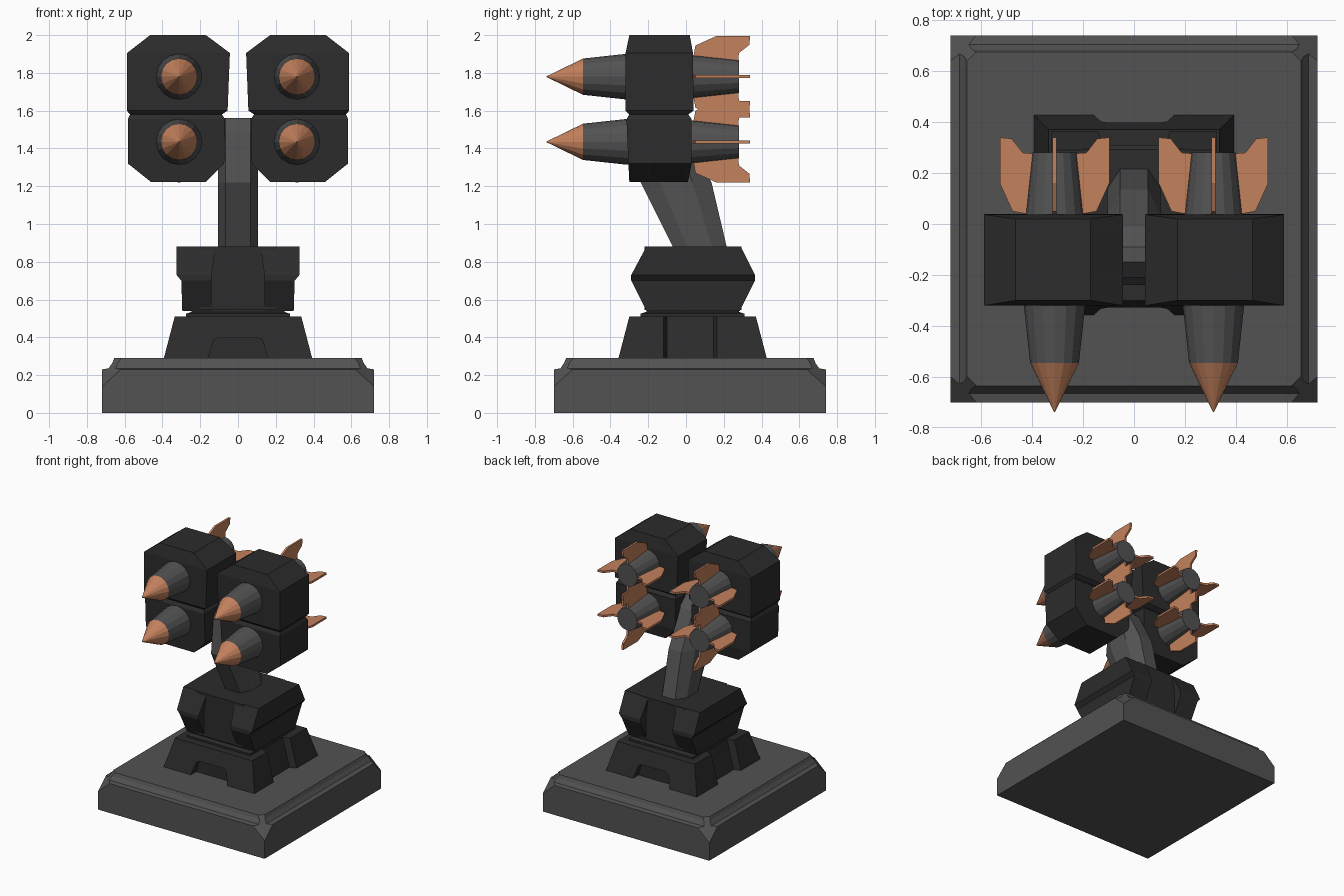
import bpy, bmesh, math
from mathutils import Vector

if "Cube" in bpy.data.objects:
    bpy.data.objects.remove(bpy.data.objects["Cube"])


def material(name, rgb):
    m = bpy.data.materials.new(name)
    m.diffuse_color = (*rgb, 1)
    m.use_nodes = True
    m.node_tree.nodes["Principled BSDF"].inputs["Base Color"].default_value = m.diffuse_color
    return m


GREY = material("mid grey", (0.085, 0.085, 0.085))
DARK = material("dark grey", (0.025, 0.025, 0.025))
COPPER = material("copper", (0.55, 0.22, 0.11))


def finish(bm, name, mats):
    bmesh.ops.recalc_face_normals(bm, faces=bm.faces)
    me = bpy.data.meshes.new(name)
    bm.to_mesh(me)
    bm.free()
    for m in mats:
        me.materials.append(m)
    ob = bpy.data.objects.new(name, me)
    bpy.context.collection.objects.link(ob)
    return ob


def loft(rings):
    """Skin a stack of equal-length point rings and cap both ends."""
    bm = bmesh.new()
    vs = [[bm.verts.new(p) for p in r] for r in rings]
    n = len(rings[0])
    for a, b in zip(vs, vs[1:]):
        for i in range(n):
            j = (i + 1) % n
            bm.faces.new((a[i], a[j], b[j], b[i]))
    bm.faces.new(vs[0])
    bm.faces.new(vs[-1])
    return bm


def rect(x0, x1, y0, y1, z):
    return [(x0, y0, z), (x1, y0, z), (x1, y1, z), (x0, y1, z)]


def square(h, cy, z):
    return rect(-h, h, cy - h, cy + h, z)


# Base slab: stepped rim, then sloping cuts on the four corners
bm = loft([square(h, 0.02, z) for h, z in
           ((0.72, 0), (0.72, 0.23), (0.685, 0.236), (0.665, 0.265), (0.655, 0.29))])
for sx in (-1, 1):
    for sy in (-1, 1):
        bmesh.ops.bisect_plane(bm, geom=bm.verts[:] + bm.edges[:] + bm.faces[:],
                               plane_co=(0.72 * sx, 0.02 + 0.72 * sy, 0.14),
                               plane_no=Vector((sx, sy, 1.11)).normalized(),
                               clear_outer=True)
        bmesh.ops.holes_fill(bm, edges=[e for e in bm.edges if e.is_boundary], sides=0)
finish(bm, "base_slab", [GREY])


# Foot: tapered block with vertical side channels and arched recesses front and back
def foot_ring(h, z, d=0.05):
    c = 0.035
    right = [(h, c - h), (h, -0.12), (h - d, -0.10), (h - d, 0.145), (h, 0.165), (h, c + h)]
    left = [(-x, y) for x, y in reversed(right)]
    return [(x, y, z) for x, y in right + left]


foot = finish(loft([foot_ring(0.395, 0.28), foot_ring(0.335, 0.51)]), "foot", [DARK])
arch = [(-0.17, 0.25), (-0.13, 0.385), (-0.105, 0.40), (0.105, 0.40), (0.13, 0.385), (0.17, 0.25)]
for y0, y1 in ((-0.5, -0.29), (0.36, 0.6)):
    cutter = finish(loft([[(x, y, z) for x, z in arch] for y in (y0, y1)]), "arch_cutter", [DARK])
    cutter.hide_render = True
    mod = foot.modifiers.new("arch", "BOOLEAN")
    mod.operation, mod.solver, mod.object = "DIFFERENCE", "EXACT", cutter
    bpy.context.view_layer.objects.active = foot
    bpy.ops.object.modifier_apply(modifier="arch")
    bpy.data.objects.remove(cutter)

# Collar between foot and turret
finish(loft([square(0.275, 0.035, 0.50), square(0.275, 0.035, 0.525),
             square(0.245, 0.035, 0.535), square(0.245, 0.035, 0.56)]), "collar", [DARK])

# Turret: core with two hexagonal cheeks
finish(loft([rect(-0.2, 0.2, -0.22, 0.295, 0.545), rect(-0.2, 0.2, -0.22, 0.295, 0.88)]),
       "turret_core", [DARK])
for s, side in ((-1, "left"), (1, "right")):
    rings = [(0.14, 0.295, -0.21, 0.285, 0.54), (0.14, 0.30, -0.29, 0.365, 0.70),
             (0.14, 0.325, -0.29, 0.365, 0.73), (0.12, 0.325, -0.21, 0.29, 0.88)]
    finish(loft([rect(s * a, s * b, c, d, z) for a, b, c, d, z in rings]),
           "turret_cheek_" + side, [DARK])


# Bent arm with chamfered cross-section
def arm_ring(yf, yr, z):
    c = (yr - yf) * 0.27
    half = [(0.065, yf), (0.105, yf + c), (0.105, yr - c), (0.055, yr)]
    return [(x, y, z) for x, y in half + [(-x, y) for x, y in reversed(half)]]


finish(loft([arm_ring(-0.06, 0.22, 0.86), arm_ring(-0.24, 0.135, 1.22),
             arm_ring(-0.21, -0.01, 1.49), arm_ring(-0.15, -0.09, 1.56)]), "arm", [GREY])

# Launcher pods: outer x, inner x, front y, back y, z
POD = [(0.46, 0.17, -0.30, 0.01, 1.222), (0.583, 0.073, -0.305, 0.03, 1.32),
       (0.583, 0.068, -0.315, 0.03, 1.555), (0.572, 0.085, -0.30, 0.012, 1.58),
       (0.588, 0.055, -0.32, 0.04, 1.60), (0.588, 0.043, -0.32, 0.037, 1.905),
       (0.465, 0.17, -0.30, 0.02, 2.0)]
# Missile half profile (y, radius) and fin outline (distance from axis, y)
BODY = [(-0.738, 0.002), (-0.545, 0.096), (-0.315, 0.121), (0.04, 0.113), (0.28, 0.087)]
FIN = [(0.06, 0.03), (0.165, 0.05), (0.215, 0.16), (0.215, 0.34),
       (0.168, 0.335), (0.125, 0.28), (0.06, 0.275)]
SIDES = 16


def missile(name, cx, cz):
    rings = []
    for y, r in BODY:
        angs = [2 * math.pi * i / SIDES for i in range(SIDES)]
        rings.append([(cx + r * math.cos(a), y, cz + r * math.sin(a)) for a in angs])
    bm = loft(rings)
    for f in bm.faces:  # nose is copper
        f.material_index = int(f.calc_center_median().y < -0.56)
    finish(bm, name + "_body", [GREY, COPPER])
    for k in range(4):
        c, s = round(math.cos(k * math.pi / 2)), round(math.sin(k * math.pi / 2))
        fin = loft([[(cx + r * c - t * s, y, cz + r * s + t * c) for r, y in FIN]
                    for t in (-0.008, 0.008)])
        finish(fin, f"{name}_fin_{k + 1}", [COPPER])


for s, side in ((-1, "left"), (1, "right")):
    finish(loft([rect(s * a, s * b, c, d, z) for a, b, c, d, z in POD]), "pod_" + side, [DARK])
    for level, z in (("upper", 1.78), ("lower", 1.435)):
        missile(f"missile_{side}_{level}", s * 0.312, z)
